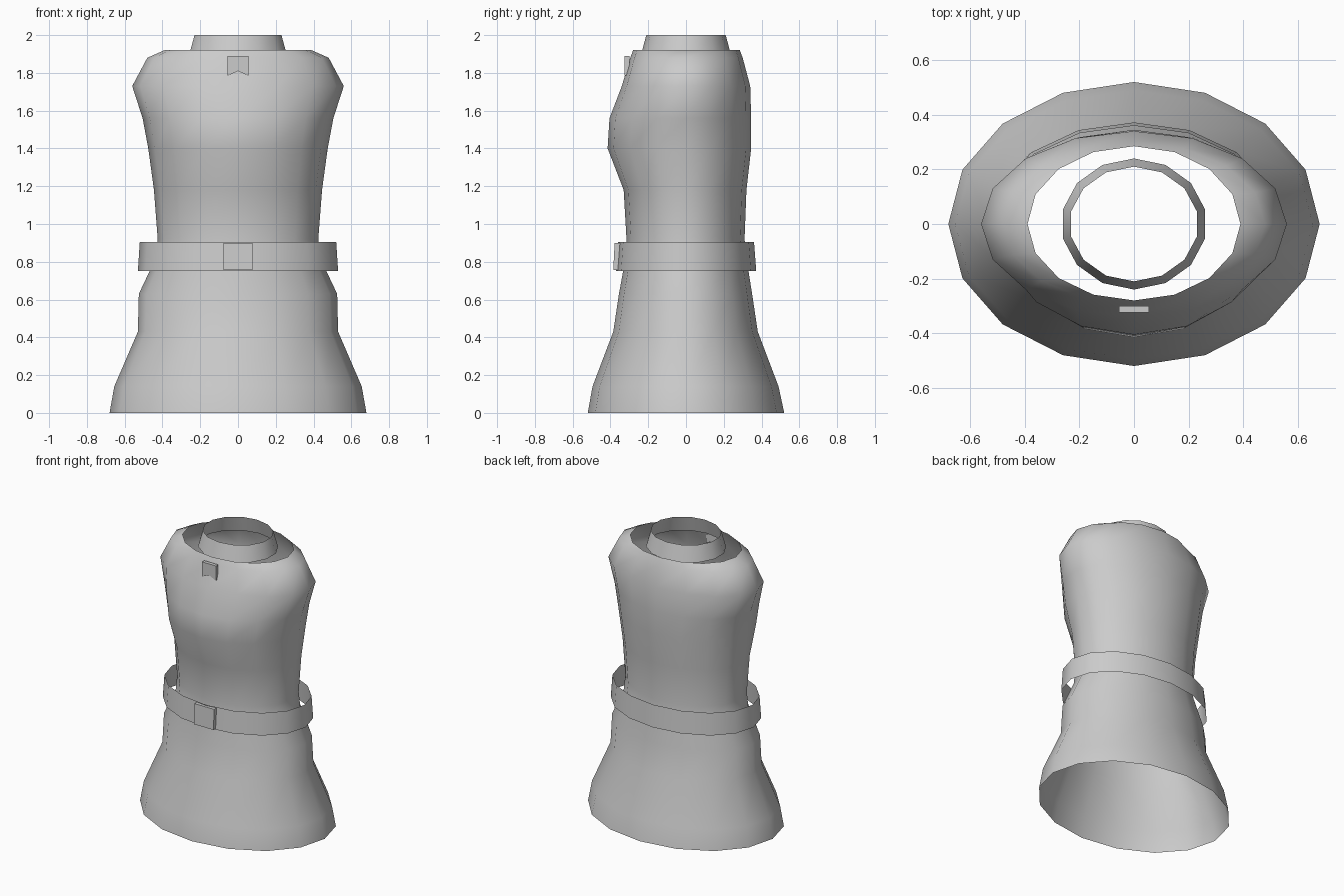
import bpy
import bmesh
from math import sin, cos, pi, radians

if "Cube" in bpy.data.objects:
    bpy.data.objects.remove(bpy.data.objects["Cube"])

GREY = (0.6, 0.6, 0.6, 1)
cloth = bpy.data.materials.new("plain grey")
cloth.use_nodes = True
cloth.diffuse_color = GREY
cloth.node_tree.nodes["Principled BSDF"].inputs["Base Color"].default_value = GREY


def finish(name, bm, smooth):
    mesh = bpy.data.meshes.new(name)
    bm.to_mesh(mesh)
    bm.free()
    mesh.materials.append(cloth)
    obj = bpy.data.objects.new(name, mesh)
    bpy.context.collection.objects.link(obj)
    if smooth:
        bpy.ops.object.select_all(action="DESELECT")
        obj.select_set(True)
        bpy.context.view_layer.objects.active = obj
        bpy.ops.object.shade_smooth_by_angle(angle=radians(smooth))
    return obj


def loft(name, rings, sides, smooth=60):
    """Open tube through rings of (height, half width, front depth, back depth)."""
    bm = bmesh.new()
    loops = []
    for z, width, front, back in rings:
        loop = []
        for i in range(sides):
            a = pi / 2 + 2 * pi * i / sides
            depth = back if sin(a) > 0 else front
            loop.append(bm.verts.new((width * cos(a), depth * sin(a), z)))
        loops.append(loop)
    for low, high in zip(loops, loops[1:]):
        for i in range(sides):
            j = (i + 1) % sides
            bm.faces.new((low[i], low[j], high[j], high[i]))
    return finish(name, bm, smooth)


def plate(name, outline, front, thickness, lean=0):
    """Upright plate from an (x, z) outline, extruded towards the back."""
    bm = bmesh.new()
    base = min(z for x, z in outline)
    face = bm.faces.new([bm.verts.new((x, front + lean * (z - base), z))
                         for x, z in outline])
    result = bmesh.ops.extrude_face_region(bm, geom=[face], use_keep_orig=True)
    for item in result["geom"]:
        if isinstance(item, bmesh.types.BMVert):
            item.co.y += thickness
    bmesh.ops.recalc_face_normals(bm, faces=bm.faces)
    return finish(name, bm, 0)


# Garment: flared skirt, narrow waist, full chest, sloping shoulders
loft("tunic_body", [
    (0.00, 0.68, 0.52, 0.52),
    (0.14, 0.655, 0.495, 0.49),
    (0.43, 0.53, 0.385, 0.38),
    (0.63, 0.525, 0.355, 0.35),
    (0.82, 0.435, 0.32, 0.32),
    (0.92, 0.425, 0.315, 0.31),
    (1.18, 0.445, 0.33, 0.32),
    (1.40, 0.475, 0.415, 0.345),
    (1.56, 0.505, 0.405, 0.345),
    (1.73, 0.56, 0.34, 0.34),
    (1.88, 0.48, 0.295, 0.30),
    (1.92, 0.39, 0.28, 0.285),
], 16)

# Free-standing neck ring
loft("collar", [(1.89, 0.267, 0.24, 0.24), (2.0, 0.236, 0.21, 0.21)], 14)

# Loose belt around the waist
loft("belt", [(0.75, 0.53, 0.372, 0.372), (0.905, 0.52, 0.36, 0.36)], 16)

# Square buckle and notched collar clasp
plate("buckle", [(-0.077, 0.757), (0.077, 0.757), (0.077, 0.9), (-0.077, 0.9)],
      -0.385, 0.03, 0.05)
plate("collar_clasp", [(-0.055, 1.785), (0, 1.81), (0.055, 1.785),
                       (0.055, 1.89), (-0.055, 1.89)], -0.325, 0.025)
